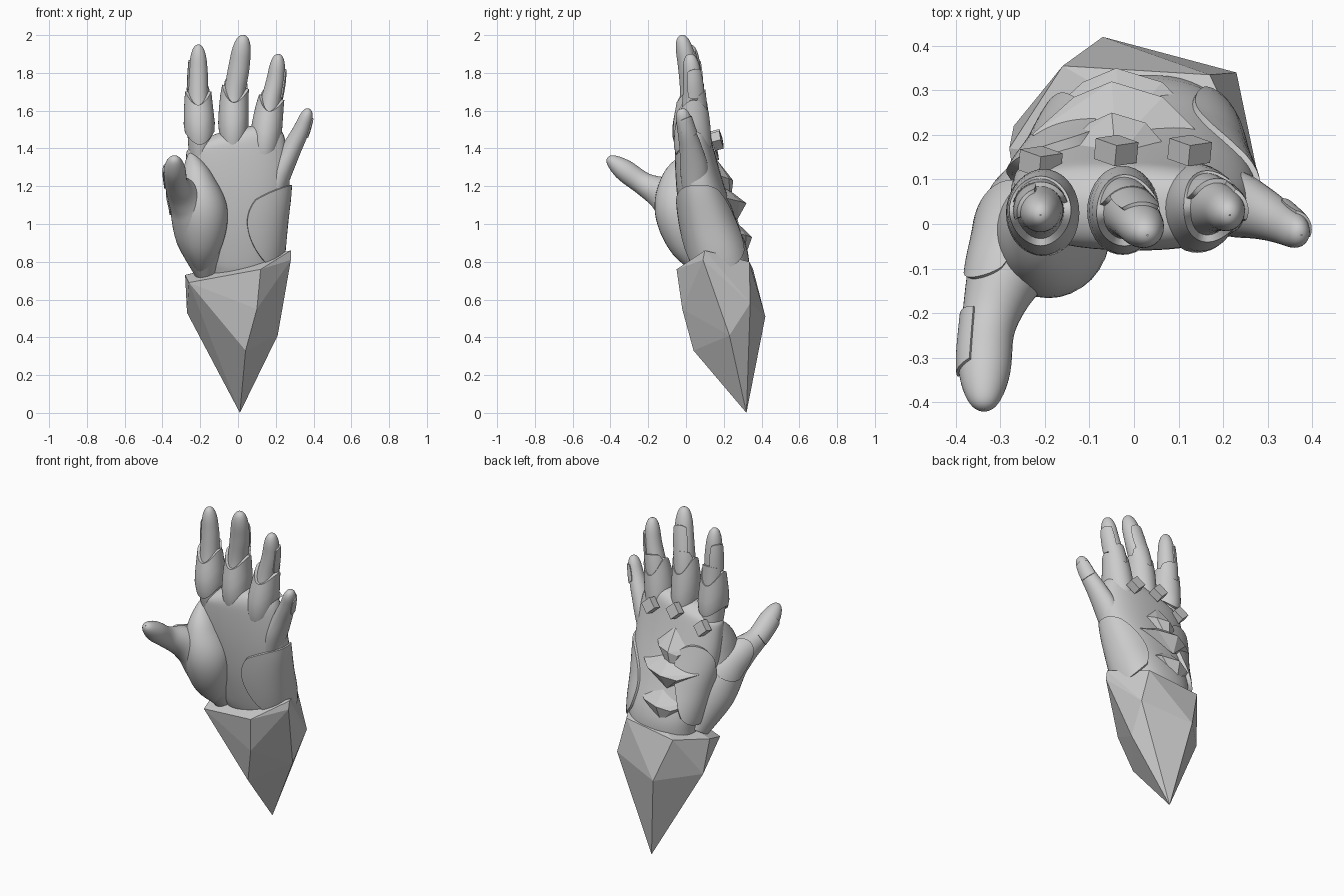
import bpy, bmesh, math
from mathutils import Vector, Euler

if "Cube" in bpy.data.objects:
    bpy.data.objects.remove(bpy.data.objects["Cube"])


def build(name, verts, faces=None, smooth=True):
    """Mesh object from faces, or a flat-faced convex crystal when no faces are given."""
    bm = bmesh.new()
    vs = [bm.verts.new(v) for v in verts]
    if faces is None:
        r = bmesh.ops.convex_hull(bm, input=vs)
        junk = [g for g in r["geom_interior"] if isinstance(g, bmesh.types.BMVert)]
        bmesh.ops.delete(bm, geom=junk, context='VERTS')
    else:
        for f in faces:
            bm.faces.new([vs[i] for i in f])
        bmesh.ops.remove_doubles(bm, verts=bm.verts, dist=1e-5)
    bmesh.ops.recalc_face_normals(bm, faces=bm.faces)
    me = bpy.data.meshes.new(name)
    bm.to_mesh(me)
    bm.free()
    ob = bpy.data.objects.new(name, me)
    bpy.context.collection.objects.link(ob)
    if smooth:
        me.shade_smooth()
        me.set_sharp_from_angle(angle=math.radians(40))
    return ob


def limb(path, dome=0.85, power=1.0):
    """Surface function (angle, t, offset) around a spline of (x, y, z, rx, ry)."""
    n = len(path) - 1

    def at(t):
        s = min(max(t, 0), 1) * n
        i = min(int(s), n - 1)
        f = s - i
        p0, p1 = path[max(i - 1, 0)], path[i]
        p2, p3 = path[i + 1], path[min(i + 2, n)]
        return [0.5 * (2 * b + (c - a) * f + (2 * a - 5 * b + 4 * c - d) * f * f
                       + (3 * b - a - 3 * c + d) * f ** 3)
                for a, b, c, d in zip(p0, p1, p2, p3)]

    def surf(u, t, off=0.0):
        x, y, z, rx, ry = at(t)
        tan = (Vector(at(t + .01)[:3]) - Vector(at(t - .01)[:3])).normalized()
        side = Vector((1, 0, 0))
        side = (side - tan * side.dot(tan)).normalized()
        back = tan.cross(side)
        k = 1.0
        if t > dome:
            k = math.sqrt(max(0, 1 - ((t - dome) / (1 - dome)) ** 2))
        c, s = math.cos(u), math.sin(u)
        c = math.copysign(abs(c) ** power, c)
        s = math.copysign(abs(s) ** power, s)
        return Vector((x, y, z)) + side * c * (rx * k + off) + back * s * (ry * k + off)
    return surf


def grid(name, rows, closed):
    w = len(rows[0])
    faces = []
    for i in range(len(rows) - 1):
        for j in range(w if closed else w - 1):
            k = (j + 1) % w
            faces.append((i * w + j, i * w + k, (i + 1) * w + k, (i + 1) * w + j))
    return build(name, [v for r in rows for v in r], faces)


def skin(name, surf, seg=32, rows=36):
    ts = [math.sin(math.pi / 2 * i / rows) for i in range(rows)] + [0.9999]
    return grid(name, [[surf(2 * math.pi * j / seg, t) for j in range(seg)] for t in ts], True)


def sheath(name, surf, seg=36):
    """Finger guard with wavy ends, a little wider at the knuckle."""
    rows = []
    for f, o in ((0, -.02), (0, .014), (.2, .02), (.5, .02), (.75, .019), (1, .016), (1, -.02)):
        row = []
        for j in range(seg):
            wave = math.cos(4 * math.pi * j / seg)
            row.append(surf(2 * math.pi * j / seg,
                            (.22 + .04 * wave) * (1 - f) + (.525 + .06 * wave) * f, o))
        rows.append(row)
    return grid(name, rows, True)


def plate(name, surf, u, du, t, dt, off=0.012, skew=0, roundness=0.8, n=18):
    """Rounded raised panel lying on a limb; angles in degrees."""
    vals = [-1] + [-1 + 2 * i / n for i in range(n + 1)] + [1]
    rows = []
    for i, b in enumerate(vals):
        row = []
        for j, a in enumerate(vals):
            x = a * (1 - roundness + roundness * math.sqrt(1 - b * b / 2))
            y = b * (1 - roundness + roundness * math.sqrt(1 - a * a / 2))
            rim = i in (0, n + 2) or j in (0, n + 2)
            row.append(surf(math.radians(u + du * x + skew * y), t + dt * y,
                            -.015 if rim else off))
        rows.append(row)
    return grid(name, rows, False)


# Palm
palm = limb([(-.01, .20, .66, .18, .12), (.015, .18, .80, .215, .155),
             (.01, .12, 1.0, .245, .145), (.0, .073, 1.2, .274, .125),
             (-.01, .042, 1.4, .265, .102), (-.03, .037, 1.50, .235, .085)], .84, .85)
skin("palm", palm, 48)
plate("outer_palm_pad", palm, -10, 72, .39, .21, .012, -12)
plate("wrist_side_plate", palm, 150, 38, .42, .24, .022, -22)

# Thumb
thumb = limb([(-.17, .13, .74, .06, .07), (-.2, .04, .92, .125, .12),
              (-.24, -.03, 1.07, .12, .125), (-.288, -.11, 1.15, .088, .095),
              (-.325, -.22, 1.21, .062, .062), (-.335, -.32, 1.28, .059, .058),
              (-.337, -.415, 1.352, .046, .042)], .84)
skin("thumb", thumb)
plate("thumb_knuckle_plate", thumb, 130, 55, .44, .14, .008)
plate("thumb_nail_plate", thumb, 160, 40, .76, .1, .006, 0, .2)

# Fleshy pad between thumb and palm
skin("thumb_base_pad", limb([(-.19, .09, .74, .03, .03), (-.19, .01, .90, .11, .105),
                             (-.19, -.025, 1.07, .135, .14), (-.215, -.02, 1.22, .095, .115),
                             (-.25, .03, 1.38, .03, .05)], .8))

# Fingers: path, then facing angle of the tip plate
fingers = {
    "index": ([(-.20, .045, 1.32, .055, .065), (-.203, .025, 1.48, .064, .078),
               (-.21, .03, 1.65, .055, .06), (-.21, .03, 1.80, .05, .05),
               (-.21, .02, 1.95, .036, .038)], 150),
    "middle": ([(-.03, .05, 1.32, .055, .07), (-.025, .03, 1.48, .062, .08),
                (-.02, .03, 1.67, .056, .062), (.005, .01, 1.83, .056, .052),
                (.03, -.025, 2.0, .044, .042)], 90),
    "ring": ([(.13, .05, 1.26, .055, .07), (.143, .035, 1.43, .065, .08),
              (.168, .04, 1.62, .055, .062), (.198, .035, 1.76, .048, .05),
              (.215, .02, 1.90, .036, .04)], 20),
}
for name, (path, ang) in fingers.items():
    f = limb(path, .84)
    skin(name + "_finger", f)
    sheath(name + "_sheath", f)
    plate(name + "_nail_plate", f, ang, 50, .72, .13, .008, 0, .4)
    plate(name + "_joint_plate", f, 90, 75, .55, .1, .01, 0, .7)

# Little finger
little = limb([(.18, .05, 1.14, .055, .065), (.228, .045, 1.28, .06, .075),
               (.285, .025, 1.4, .052, .06), (.335, .0, 1.5, .043, .046),
               (.376, -.025, 1.61, .03, .036)], .86)
skin("little_finger", little)
plate("little_nail_plate", little, 30, 60, .79, .1, .006, 0, .4)

# Knuckle studs
for i, (x, y, z) in enumerate([(-.21, .14, 1.38), (-.04, .165, 1.45), (.125, .165, 1.44)]):
    rot = Euler((.35, .75, .15)).to_matrix()
    build("knuckle_stud_%d" % (i + 1),
          [Vector((x, y, z)) + rot @ Vector((a * .034, b * .024, c * .034))
           for a in (-1, 1) for b in (-1, 1) for c in (-1, 1)], smooth=False)

# Back-of-hand crystals: centre, half width, half height, peak depth
for i, (x, y, z, w, h, d) in enumerate([(-.04, .185, 1.24, .12, .13, .065),
                                        (-.04, .22, 1.12, .19, .10, .10),
                                        (-.03, .26, .94, .17, .12, .09)]):
    pts = [(-w, -.02, 0), (w, -.02, .02), (0, -.045, h), (-.02, .05, -h),
           (-w * .5, d * .65, -.03), (w * .55, d * .65, 0), (-.01, d, -.01), (0, -.1, 0)]
    build("back_crystal_%d" % (i + 1), [(x + a, y + b, z + c) for a, b, c in pts], smooth=False)

# Forearm crystal
build("forearm_crystal", [
    (.01, .32, 0), (.04, .04, .33), (.21, .23, .41), (-.07, .42, .51), (-.05, .375, .41),
    (-.27, .22, .53), (.23, .34, .58), (.10, -.02, .55), (.12, -.05, .76), (-.26, .04, .69),
    (-.28, .17, .73), (.28, .10, .86), (.28, .09, .81), (-.16, .355, .76), (.17, .335, .80)],
    smooth=False)
